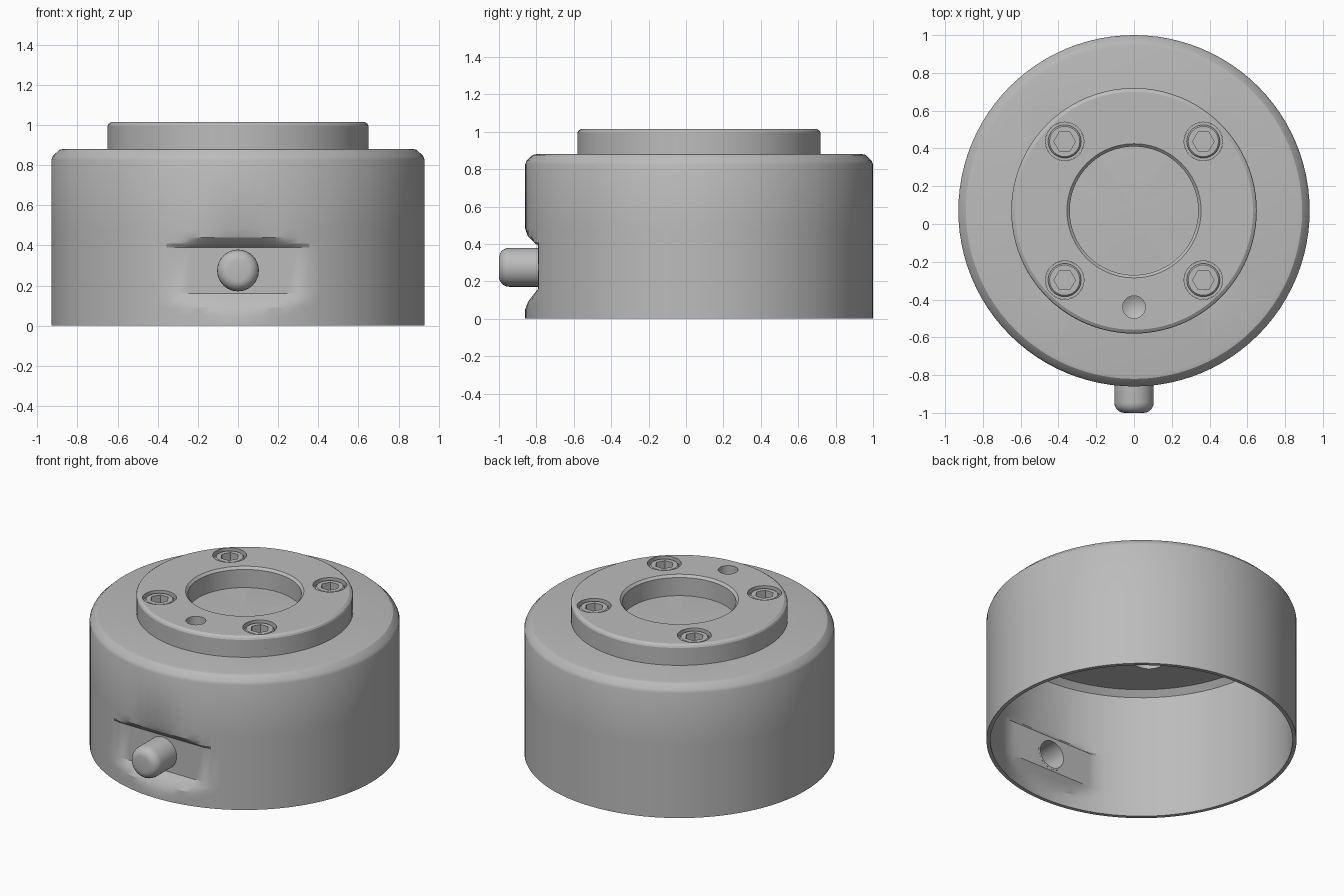
import bpy, bmesh, math
from mathutils import Matrix, Vector

if "Cube" in bpy.data.objects:
    bpy.data.objects.remove(bpy.data.objects["Cube"])

CY = 0.07          # y of the main axis
SEG = 96

grey = bpy.data.materials.new("plain grey")
grey.use_nodes = True
grey.diffuse_color = (0.5, 0.5, 0.5, 1)
grey.node_tree.nodes["Principled BSDF"].inputs["Base Color"].default_value = (0.5, 0.5, 0.5, 1)


def lathe(name, profile, seg=SEG, closed=False, matrix=Matrix(), shape=None):
    """Spin (radius, height) points round z; radius 0 makes a pole."""
    bm = bmesh.new()
    rings = []
    for r, z in profile:
        n = seg if r > 0 else 1
        rings.append([bm.verts.new((r * math.cos(math.tau * i / seg),
                                    r * math.sin(math.tau * i / seg), z)) for i in range(n)])
    pairs = list(zip(rings, rings[1:]))
    if closed:
        pairs.append((rings[-1], rings[0]))
    for a, b in pairs:
        if len(a) == len(b) == 1:      # two poles on the axis need no face
            continue
        for i in range(seg):
            j = (i + 1) % seg
            quad = [a[i % len(a)], a[j % len(a)], b[j % len(b)], b[i % len(b)]]
            bm.faces.new(list(dict.fromkeys(quad)))
    bm.transform(matrix)
    if shape:
        shape(rings)
    bmesh.ops.recalc_face_normals(bm, faces=bm.faces)
    mesh = bpy.data.meshes.new(name)
    bm.to_mesh(mesh)
    bm.free()
    mesh.materials.append(grey)
    ob = bpy.data.objects.new(name, mesh)
    bpy.context.collection.objects.link(ob)
    return ob


def activate(ob):
    bpy.ops.object.select_all(action='DESELECT')
    ob.select_set(True)
    bpy.context.view_layer.objects.active = ob


def cut(ob, cutters):
    activate(ob)
    for c in cutters:
        mod = ob.modifiers.new("cut", 'BOOLEAN')
        mod.operation = 'DIFFERENCE'
        mod.solver = 'EXACT'
        mod.object = c
        bpy.ops.object.modifier_apply(modifier=mod.name)


def smooth(ob):
    activate(ob)
    bpy.ops.object.shade_smooth_by_angle(angle=math.radians(25))


def at(x, y, z=0):
    return Matrix.Translation(Vector((x, y, z)))


# Housing: thin cup open underneath, with a flat pocket pressed into its front
WALL = 0.024
POCKET = [(0.05, -0.86), (0.09, -0.845), (0.13, -0.815), (0.16, -0.79),
          (0.39, -0.79), (0.41, -0.815), (0.44, -0.845), (0.48, -0.86)]
levels = [z for z, _ in POCKET]
outer = ([(0.93, 0)] + [(0.93, z) for z in levels]
         + [(0.93, 0.825), (0.922, 0.845), (0.89, 0.876), (0.87, 0.88), (0, 0.88)])
inner = ([(0, 0.855), (0.87, 0.855), (0.93 - WALL, 0.82)]
         + [(0.93 - WALL, z) for z in reversed(levels)] + [(0.93 - WALL, 0)])


def press_pocket(rings):
    depth = dict(POCKET)
    for (r, z), ring in zip(outer + inner, rings):
        if z in depth:
            limit = depth[z] + (WALL if r < 0.93 else 0)
            for v in ring:
                v.co.y = max(v.co.y, limit)


housing = lathe("housing", outer + inner, closed=True, matrix=at(0, CY), shape=press_pocket)

# Raised ring with a wide central bore
flange = lathe("flange_ring", [(0.34, 0.88), (0.65, 0.88), (0.65, 0.995), (0.645, 1.005), (0.63, 1.015),
                               (0.355, 1.015), (0.34, 1.0)], closed=True, matrix=at(0, CY))

# Screw pockets, pin hole and front pin opening
spots = [(sx * 0.367, CY + sy * 0.367) for sx in (-1, 1) for sy in (-1, 1)]
bores = [lathe("bore_cutter", [(0, 0.8), (0.102, 0.8), (0.102, 1.1), (0, 1.1)], 32, matrix=at(x, y))
         for x, y in spots]
pin_hole = lathe("pin_hole_cutter", [(0, 0.905), (0.06, 0.94), (0.06, 1.1), (0, 1.1)], 24, matrix=at(0, -0.44))
facing = at(0, 0, 0.275) @ Matrix.Rotation(math.radians(90), 4, 'X')
opening = lathe("opening_cutter", [(0, 0.7), (0.1, 0.7), (0.1, 0.9), (0, 0.9)], 32, matrix=facing)
cut(housing, bores + [opening])
cut(flange, bores + [pin_hole])

# Socket-head screws
for n, (x, y) in enumerate(spots, 1):
    screw = lathe("socket_screw_%d" % n, [(0, 0.89), (0.1015, 0.89), (0.1015, 0.985), (0.088, 0.985),
                                          (0.088, 0.998), (0.08, 1.006), (0, 1.006)], 32, matrix=at(x, y))
    socket = lathe("socket_cutter", [(0, 0.93), (0.057, 0.93), (0.057, 1.1), (0, 1.1)], 6, matrix=at(x, y))
    cut(screw, [socket])
    bpy.data.objects.remove(socket)
    smooth(screw)

# Front pin: round-nosed tube, open towards the inside
nose = [(0.05 + 0.054 * math.cos(t), 0.945 + 0.055 * math.sin(t))
        for t in [math.radians(a) for a in range(0, 91, 15)]]
pin = lathe("front_pin", [(0.09, 0.765), (0.104, 0.765)] + nose + [(0, 1.0), (0, 0.96), (0.09, 0.94)],
            32, closed=True, matrix=facing)

for c in bores + [pin_hole, opening]:
    bpy.data.objects.remove(c)
for ob in (housing, flange, pin):
    smooth(ob)
